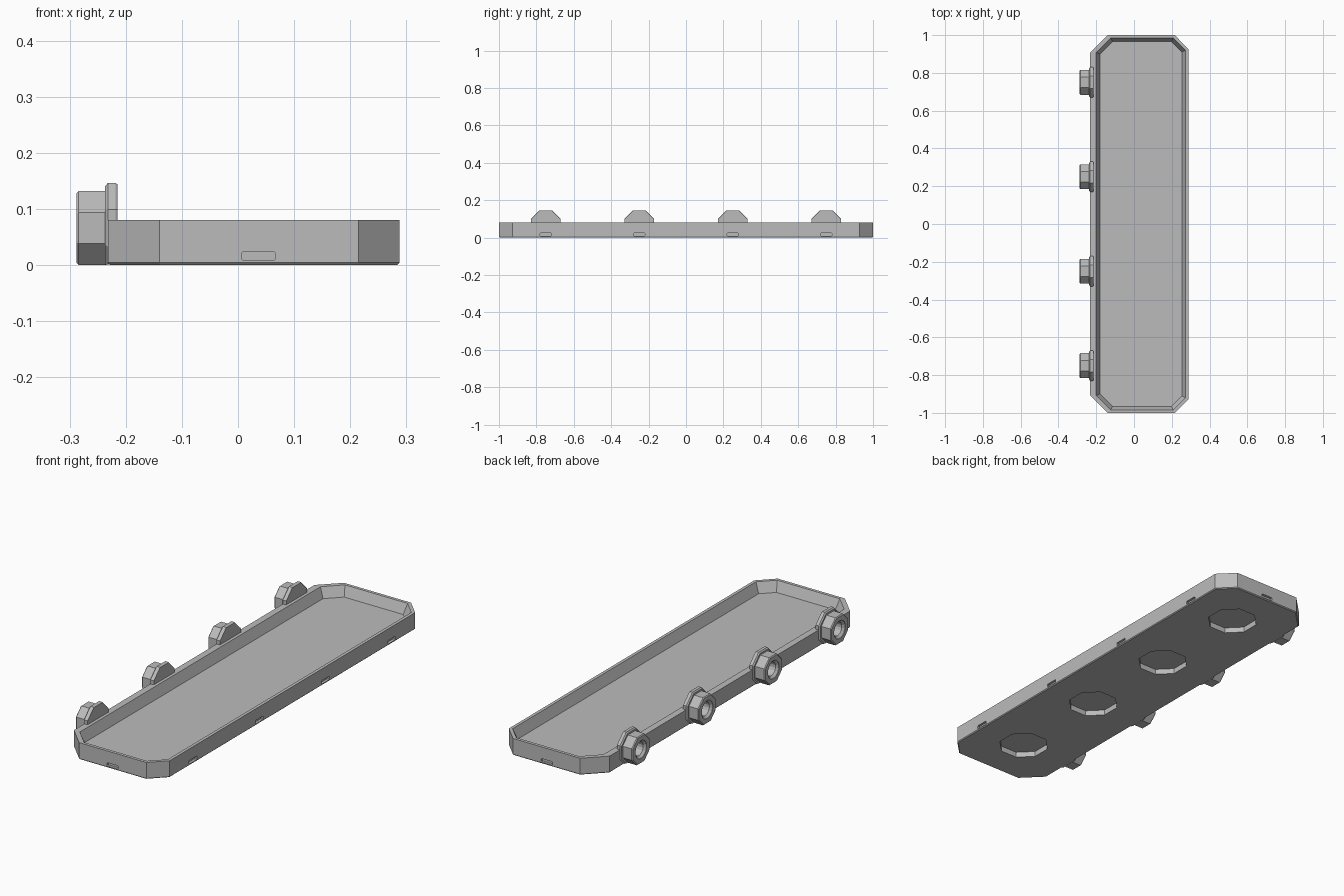
import bpy, bmesh, math
from mathutils import Vector

if "Cube" in bpy.data.objects:
    bpy.data.objects.remove(bpy.data.objects["Cube"])

grey = bpy.data.materials.new("plain grey")
grey.use_nodes = True
grey.diffuse_color = (0.5, 0.5, 0.5, 1)
grey.node_tree.nodes["Principled BSDF"].inputs["Base Color"].default_value = (0.5, 0.5, 0.5, 1)

X0, X1, Y1 = -0.232, 0.288, 1.0        # tray extents
CENTRE_X = 0.0365
NUT_Z = 0.066
STATIONS = (-0.75, -0.25, 0.25, 0.75)


def loft(name, rings, floor=None):
    """Closed solid skinned through rings of equal point count."""
    bm = bmesh.new()
    loops = [[bm.verts.new(p) for p in ring] for ring in rings]
    for a, b in zip(loops, loops[1:]):
        for i in range(len(a)):
            j = (i + 1) % len(a)
            bm.faces.new((a[i], a[j], b[j], b[i]))
    bm.faces.new(loops[0])
    bm.faces.new(loops[-1])
    if floor is not None:
        bmesh.ops.bisect_plane(bm, geom=bm.verts[:] + bm.edges[:] + bm.faces[:],
                               plane_co=(0, 0, floor), plane_no=(0, 0, -1), clear_outer=True)
        bmesh.ops.holes_fill(bm, edges=[e for e in bm.edges if e.is_boundary])
    bmesh.ops.recalc_face_normals(bm, faces=bm.faces)
    mesh = bpy.data.meshes.new(name)
    bm.to_mesh(mesh)
    bm.free()
    mesh.materials.append(grey)
    obj = bpy.data.objects.new(name, mesh)
    bpy.context.collection.objects.link(obj)
    return obj


def carve(obj, cutters):
    """Subtract the cutters, then remove them."""
    for c in cutters:
        c.hide_render = True
        mod = obj.modifiers.new("cut", 'BOOLEAN')
        mod.operation, mod.solver, mod.object = 'DIFFERENCE', 'EXACT', c
    graph = bpy.context.evaluated_depsgraph_get()
    mesh = bpy.data.meshes.new_from_object(obj.evaluated_get(graph))
    obj.modifiers.clear()
    obj.data = mesh
    for c in cutters:
        bpy.data.objects.remove(c)


def tray_ring(z, left, right, end):
    """Chamfered rectangle, inset from the tray extents on each side."""
    a, b, y = X0 + left, X1 - right, Y1 - end
    tan = math.tan(math.pi / 8)
    cl = 0.092 - tan * left * 1.2
    cr = 0.073 - tan * right * 1.2
    return [Vector(p) for p in ((a, cl - y, z), (a + cl, -y, z), (b - cr, -y, z), (b, cr - y, z),
                                (b, y - cr, z), (b - cr, y, z), (a + cl, y, z), (a, y - cl, z))]


def polygon(apothem, sides):
    r = apothem / math.cos(math.pi / sides)
    angles = [(i + 0.5) * math.tau / sides for i in range(sides)]
    return [(r * math.cos(t), r * math.sin(t)) for t in angles]


def turned(name, y, profile, sides, floor=None):
    """Faceted turning about an axis along x."""
    return loft(name, [[(x, y + u, NUT_Z + v) for u, v in polygon(a, sides)]
                       for x, a in profile], floor)


def slot(centre, along, out):
    """Small notch cutter with clipped corners, pushed in along out."""
    w, h, c = 0.03, 0.008, 0.003
    outline = ((-w, c - h), (c - w, -h), (w - c, -h), (w, c - h),
               (w, h - c), (w - c, h), (c - w, h), (-w, h - c))
    return loft("slot_cutter", [[Vector(centre) + along * u + Vector((0, 0, v)) + out * d
                                 for u, v in outline] for d in (-0.012, 0.02)])


# Tray with a bevelled underside, narrow rim and drafted inner walls
tray = loft("tray", [tray_ring(0, 0.004, 0.004, 0.004), tray_ring(0.004, 0, 0, 0),
                     tray_ring(0.08, 0, 0, 0), tray_ring(0.08, 0.032, 0.015, 0.015),
                     tray_ring(0.032, 0.052, 0.035, 0.035)])

# Edge notches and octagonal pockets underneath
ax, ay = Vector((1, 0, 0)), Vector((0, 1, 0))
cutters = [slot((CENTRE_X, s * Y1, 0.016), ax, ay * s) for s in (-1, 1)]
for y in STATIONS:
    cutters.append(slot((X1, y, 0.016), ay, ax))
    cutters.append(loft("pocket_cutter", [[(CENTRE_X + u, y + v, z) for u, v in polygon(0.106, 8)]
                                          for z in (-0.02, 0.026)]))
carve(tray, cutters)

# Octagonal connectors along one long side
for n, y in enumerate(STATIONS, 1):
    turned(f"connector_flange_{n}", y, [(-0.237, 0.074), (-0.232, 0.08),
                                        (-0.218, 0.08), (-0.215, 0.078)], 8, floor=0.001)
    nut = turned(f"connector_nut_{n}", y, [(-0.288, 0.062), (-0.284, 0.066), (-0.234, 0.066)], 8)
    bore = turned("bore_cutter", y, [(-0.30, 0.042), (-0.286, 0.042), (-0.276, 0.032),
                                     (-0.24, 0.032)], 16)
    carve(nut, [bore])
